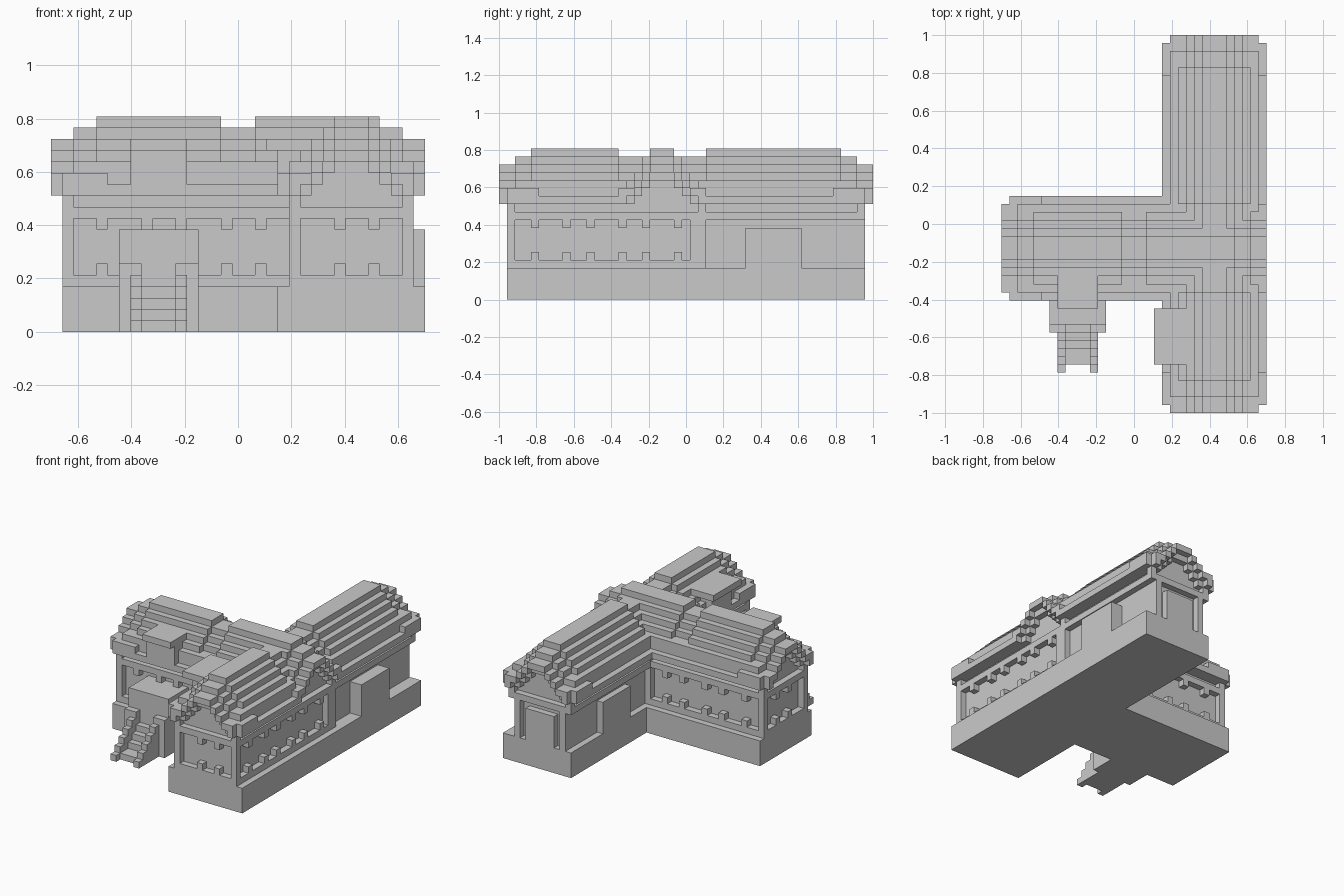
import bpy, bmesh
from mathutils import Vector

cube = bpy.data.objects.get("Cube")
if cube:
    bpy.data.objects.remove(cube)

U = 2 / 47                       # size of one block
ORIGIN = Vector((-16.5, -23.5, 0))

mat = bpy.data.materials.new("plain_grey")
mat.use_nodes = True
GREY = (0.59, 0.59, 0.59, 1)
mat.diffuse_color = GREY
mat.node_tree.nodes["Principled BSDF"].inputs["Base Color"].default_value = GREY


def build(name, boxes):
    """Make one object out of block-grid boxes (x range, y range, z range)."""
    bm = bmesh.new()
    for x, y, z in boxes:
        lo, hi = Vector((x[0], y[0], z[0])), Vector((x[1], y[1], z[1]))
        size, mid = hi - lo, (lo + hi) / 2 + ORIGIN
        for v in bmesh.ops.create_cube(bm, size=1)["verts"]:
            v.co = Vector(a * b + c for a, b, c in zip(v.co, size, mid)) * U
    mesh = bpy.data.meshes.new(name)
    bm.to_mesh(mesh)
    bm.free()
    mesh.materials.append(mat)
    obj = bpy.data.objects.new(name, mesh)
    bpy.context.collection.objects.link(obj)


def oriented(along_y, span, across, z):
    return (across, span, z) if along_y else (span, across, z)


def window_wall(name, along_y, span, depth, window):
    """Framed wall: sill, posts, beam and small blocks inside the opening."""
    a, b = span
    w0, w1 = window
    parts = [(span, (4, 5)), (span, (10, 11)), ((a, w0), (5, 10)), ((w1, b), (5, 10))]
    parts += [((a, a + 1), (11, 12)), ((b - 1, b), (11, 12))]
    # long openings have wider spacing than short ones
    first, step, count = (2, 3.6, int((w1 - w0) / 3.6)) if w1 - w0 > 9 else (3, 3, 2)
    for k in range(count):
        t = round(w0 + first + step * k)
        parts += [((t, t + 1), (5, 6)), ((t, t + 1), (9, 10))]
    build(name, [oriented(along_y, s, depth, z) for s, z in parts])


def roof(name, along_y, length, offset, gap, skip=None):
    """Stepped gable roof whose ridge drops at the ends and over the gap."""
    g0, g1 = gap
    n = length
    runs = [(0, 1, 2), (1, 2, 2), (2, 4, 1), (4, g0, 0), (g0, g1, 1),
            (g1, n - 4, 0), (n - 4, n - 2, 1), (n - 2, n - 1, 2), (n - 1, n, 2)]
    boxes = []
    for d in range(13):
        m = min(d, 12 - d, 5)
        if m == 0:               # upturned eave
            segs = [(1, 5, 12, 14), (5, n - 5, 12, 13), (n - 5, n - 1, 12, 14)]
        else:
            segs = []
            for a, b, drop in runs:
                if m == 1:
                    drop = max(drop - 1, 0)
                low = 12
                if a == 0 or b == n:          # thin outer verge
                    low = max(12, 11 + m)
                elif a == 1 or b == n - 1:    # thicker inner verge
                    low = max(12, 10 + m)
                segs.append((a, b, low, 14 + m - drop))
        for a, b, low, high in segs:
            pieces = [(a, b)]
            if skip and d >= 11:
                pieces = [(a, min(b, skip[0])), (max(a, skip[1]), b)]
            for p, q in pieces:
                if p < q:
                    boxes.append(oriented(along_y, (p, q), (offset + d, offset + d + 1), (low, high)))
    build(name, boxes)


# Foundations and wall cores
build("long_wing_base", [((20, 33), (1, 27), (0, 4)), ((21, 33), (27, 46), (0, 4))])
build("side_wing_base", [((1, 20), (14, 27), (0, 4))])
build("long_wing_core", [((22, 31), (2, 45), (4, 12))])
build("side_wing_core", [((2, 22), (16, 25), (4, 12))])

# Framed walls with window openings
window_wall("long_wing_left_wall", True, (1, 26), (31, 32), (2, 24))
window_wall("long_wing_right_wall", True, (1, 16), (21, 22), (2, 15))
window_wall("long_wing_front_wall", False, (21, 32), (1, 2), (22, 31))
window_wall("side_wing_front_wall", False, (1, 22), (15, 16), (2, 21))
window_wall("side_wing_back_wall", False, (1, 22), (25, 26), (2, 21))
window_wall("side_wing_end_wall", True, (15, 26), (1, 2), (16, 25))

# Plain rear walls: high beams and side door blocks
rear = []
for beam, door in (((31, 32), (31, 33)), ((21, 22), (21, 22))):
    rear += [(beam, (26, 46), (10, 11)), (beam, (45, 46), (11, 12)), (door, (31, 38), (4, 9))]
build("rear_side_beams_and_doors", rear)

# Rear end wall with two tall slots around a central panel
build("rear_end_wall", [
    ((21, 32), (45, 46), (10, 11)), ((22, 23), (45, 46), (4, 10)),
    ((30, 31), (45, 46), (4, 10)), ((24, 29), (45, 46), (4, 9)),
])

# Roofs
roof("long_roof", True, 47, 20, (15, 26), skip=(16, 25))
roof("side_roof", False, 33, 14, (15, 18))

# Flat dormers
build("front_dormer", [((7, 12), (13, 18), (16, 17)), ((7, 12), (14, 18), (13, 16))])
build("side_dormer", [((19, 24), (6, 13), (16, 17)), ((20, 24), (7, 12), (13, 16))])

# Porch and stairs
build("porch", [
    ((6, 13), (10, 16), (0, 4)), ((6, 13), (11, 16), (4, 9)),
    ((6, 8), (10, 11), (4, 6)), ((11, 13), (10, 11), (4, 6)),
])
build("stairs", [((8, 11), (start, 10), (k, k + 1)) for k, start in enumerate((6, 8, 9))])
build("stair_rails", [((x, x + 1), (5 + k, 10), (k, k + 1)) for x in (7, 11) for k in range(5)])
